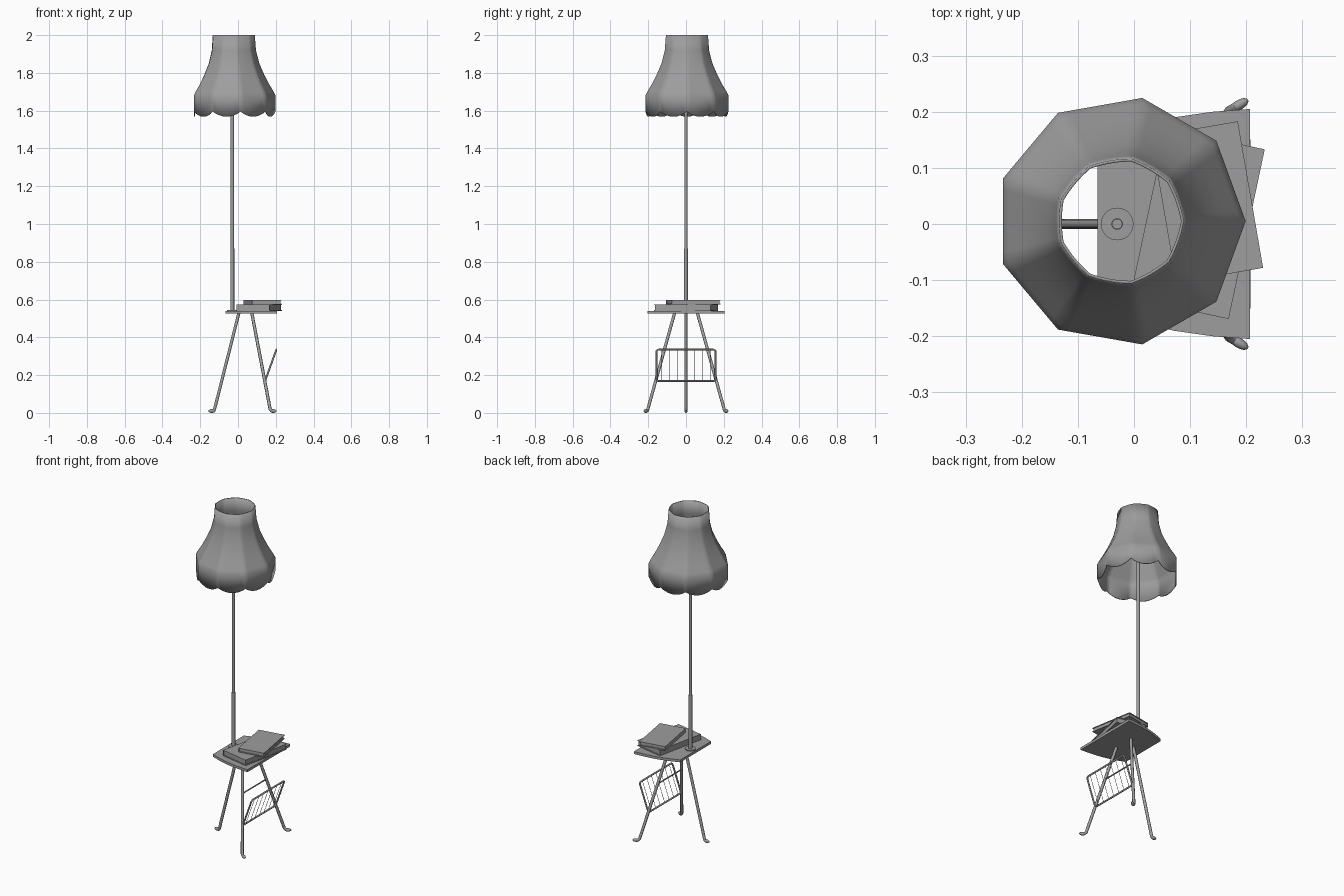
import bpy, bmesh, math
from mathutils import Vector

if "Cube" in bpy.data.objects:
    bpy.data.objects.remove(bpy.data.objects["Cube"])

# One dark grey finish for the whole lamp
grey = bpy.data.materials.new("dark_grey")
grey.diffuse_color = (0.34, 0.34, 0.34, 1)
grey.use_nodes = True
grey.node_tree.nodes["Principled BSDF"].inputs["Base Color"].default_value = grey.diffuse_color


def mesh_object(name, verts, faces, smooth=None):
    me = bpy.data.meshes.new(name)
    me.from_pydata(verts, [], faces)
    bm = bmesh.new()
    bm.from_mesh(me)
    bmesh.ops.recalc_face_normals(bm, faces=bm.faces)
    bm.to_mesh(me)
    bm.free()
    ob = bpy.data.objects.new(name, me)
    bpy.context.collection.objects.link(ob)
    if smooth:
        smooth_by_angle(ob, smooth)
    return ob


def smooth_by_angle(ob, deg=35):
    bpy.ops.object.select_all(action='DESELECT')
    ob.select_set(True)
    bpy.context.view_layer.objects.active = ob
    bpy.ops.object.shade_smooth_by_angle(angle=math.radians(deg))


def tube(name, points, radius, cyclic=False, res=3):
    cu = bpy.data.curves.new(name, 'CURVE')
    cu.dimensions = '3D'
    cu.bevel_depth = radius
    cu.bevel_resolution = res
    cu.use_fill_caps = True
    sp = cu.splines.new('POLY')
    sp.points.add(len(points) - 1)
    for p, co in zip(sp.points, points):
        p.co = (*co, 1)
    sp.use_cyclic_u = cyclic
    sp.use_smooth = True
    ob = bpy.data.objects.new(name, cu)
    bpy.context.collection.objects.link(ob)
    return ob


def prism(name, outline, z0, z1, smooth=None):
    n = len(outline)
    verts = [(x, y, z) for z in (z0, z1) for x, y in outline]
    faces = [tuple(range(n)), tuple(range(n, 2 * n))]
    faces += [(i, (i + 1) % n, n + (i + 1) % n, n + i) for i in range(n)]
    return mesh_object(name, verts, faces, smooth)


def cylinder(name, x, y, r, z0, z1, sides=24):
    ring = [(x + r * math.cos(2 * math.pi * i / sides),
             y + r * math.sin(2 * math.pi * i / sides)) for i in range(sides)]
    return prism(name, ring, z0, z1, 35)


# Lampshade: nine panels, narrow neck, scalloped skirt
PANELS, SUB = 9, 8
CX, CY = -0.024, 0.005
# height, rib radius, how flat the panels are
profile = [(2.0, .113, .5), (1.92, .119, .6), (1.85, .137, .75), (1.79, .163, .9),
           (1.74, .189, 1), (1.70, .213, 1), (1.68, .223, 1), (1.596, .223, 1)]
cols = PANELS * SUB
half = math.pi / PANELS
verts, faces = [], []
for row, (z, rib, flat) in enumerate(profile):
    for c in range(cols):
        t = (c % SUB) / SUB
        a = 2 * math.pi * c / cols
        chord = math.cos(half) / math.cos((2 * t - 1) * half)
        r = rib * (1 + flat * (chord - 1))
        drop = 0.028 * math.sin(math.pi * t) ** 0.8 if row == len(profile) - 1 else 0
        verts.append((CX + r * math.cos(a), CY + r * math.sin(a), z - drop))
for row in range(len(profile) - 1):
    for c in range(cols):
        a, b = row * cols + c, row * cols + (c + 1) % cols
        faces.append((a, b, b + cols, a + cols))
shade = mesh_object("lampshade", verts, faces, 50)
sol = shade.modifiers.new("thickness", 'SOLIDIFY')
sol.thickness = 0.005
sol.offset = -1

# Pole in two sections with a base disc
cylinder("pole_lower", -0.03, 0, 0.0102, 0.53, 0.87)
cylinder("pole_upper", -0.03, 0, 0.0092, 0.86, 1.72)
cylinder("pole_base", -0.03, 0, 0.029, 0.53, 0.546, 32)

# Table top with curved tapering sides
side = [(0.207, 0.205), (0.14, 0.2), (0.07, 0.19), (0.0, 0.172), (-0.065, 0.148)]
outline = side + [(x, -y) for x, y in reversed(side)]
top = prism("table_top", outline, 0.525, 0.54, 25)


# Three splayed legs with outturned feet
def leg(name, head, ankle, toe):
    head, ankle, toe = Vector(head), Vector(ankle), Vector(toe)
    knee = ankle.lerp(head, 0.04)
    mid = ankle.lerp(toe, 0.4)
    mid.z = 0.011
    tube(name, [head, knee, ankle, mid, toe], 0.0085)
    bpy.ops.mesh.primitive_uv_sphere_add(segments=16, ring_count=10, radius=1)
    foot = bpy.context.object
    foot.name = name + "_foot"
    foot.location = (toe.x, toe.y, 0.010)
    foot.scale = (0.019, 0.009, 0.010)
    d = toe - ankle
    foot.rotation_euler.z = math.atan2(d.y, d.x)
    smooth_by_angle(foot, 60)


def leg_point(s, z):
    t = (0.53 - z) / 0.51
    return Vector((0.073 + 0.097 * t, s * (0.06 + 0.142 * t), z))


for s, label in ((1, "left"), (-1, "right")):
    leg("side_leg_" + label, leg_point(s, 0.53), leg_point(s, 0.02), (0.187, s * 0.212, 0.010))
leg("rear_leg", (0.005, 0, 0.53), (-0.124, 0, 0.02), (-0.138, 0, 0.010))

# Magazine rack: tilted rounded frame, wires, and a bar between the legs
LOW, HIGH = Vector((0.143, 0, 0.168)), Vector((0.203, 0, 0.335))


def on_rack(y, f):
    p = LOW.lerp(HIGH, f)
    p.y = y
    return p


W, RC = 0.157, 0.014
frame = []
for sy, sf, start in ((1, 1, 0), (-1, 1, 90), (-1, 0, 180), (1, 0, 270)):
    for k in range(5):
        a = math.radians(start + 22.5 * k)
        f0 = 0.08 if sf == 0 else 0.92
        frame.append(on_rack(sy * (W - RC) + RC * math.cos(a), f0 + 0.08 * math.sin(a)))
tube("rack_frame", frame, 0.005, cyclic=True)
for i in range(7):
    y = (i - 3) * 0.043
    tube("rack_wire_%d" % (i + 1), [on_rack(y, 0), on_rack(y, 1)], 0.0012, res=1)
tube("rack_crossbar", [leg_point(-1, 0.335), leg_point(1, 0.335)], 0.004)


# Two stacked books: covers, spine and inset pages
def book(name, corner, angle, width, length, z0, z1):
    """corner is the right-hand rear corner in plan; the spine is on the left."""
    u = Vector((math.cos(angle), math.sin(angle)))
    v = Vector((-u.y, u.x))
    c = Vector(corner)

    def rect(a0, a1, b0, b1):
        return [tuple(c - u * a - v * b) for a, b in ((a0, b0), (a1, b0), (a1, b1), (a0, b1))]
    t = 0.004
    prism(name + "_cover_bottom", rect(0, width, 0, length), z0, z0 + t)
    prism(name + "_cover_top", rect(0, width, 0, length), z1 - t, z1)
    prism(name + "_spine", rect(width - t, width, 0, length), z0 + t, z1 - t)
    prism(name + "_pages", rect(t, width - t, t, length - t), z0 + t, z1 - t)


book("lower_book", (0.233, 0.133), math.radians(-12), 0.18, 0.309, 0.54, 0.574)
book("upper_book", (0.185, 0.183), math.radians(9.8), 0.157, 0.265, 0.574, 0.598)

for ob in bpy.context.collection.objects:
    ob.data.materials.append(grey)
